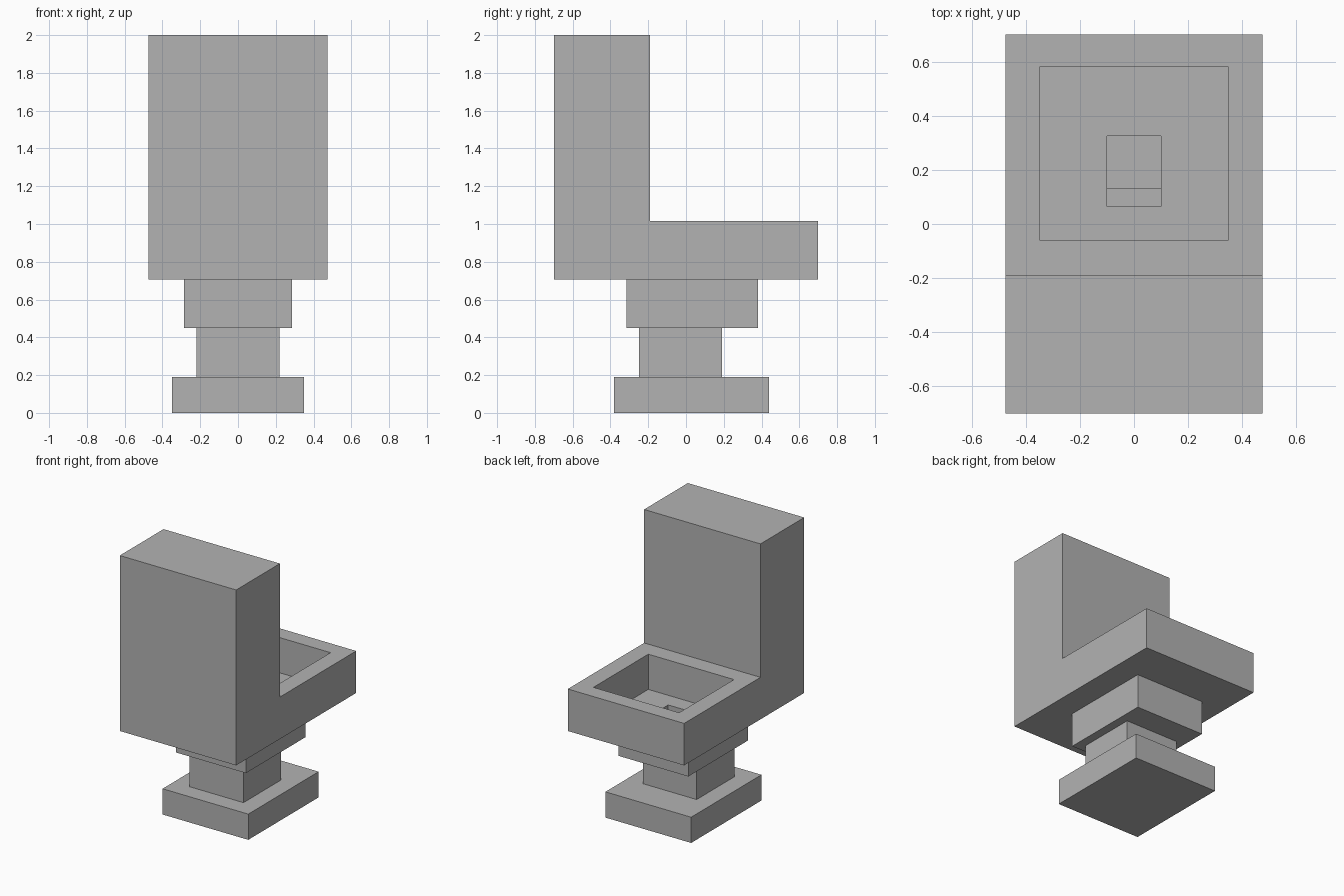
import bpy
import bmesh
from mathutils import Vector

cube = bpy.data.objects.get("Cube")
if cube:
    bpy.data.objects.remove(cube, do_unlink=True)

grey = bpy.data.materials.new("plain grey")
grey.use_nodes = True
grey.diffuse_color = (0.45, 0.45, 0.45, 1)
grey.node_tree.nodes["Principled BSDF"].inputs["Base Color"].default_value = grey.diffuse_color


def prism(name, profile, half_width):
    """Extrude a (y, z) side profile symmetrically across x."""
    bm = bmesh.new()
    face = bm.faces.new([bm.verts.new((-half_width, y, z)) for y, z in profile])
    side = bmesh.ops.extrude_face_region(bm, geom=[face])
    moved = [v for v in side["geom"] if isinstance(v, bmesh.types.BMVert)]
    bmesh.ops.translate(bm, verts=moved, vec=Vector((2 * half_width, 0, 0)))
    bmesh.ops.recalc_face_normals(bm, faces=bm.faces)
    mesh = bpy.data.meshes.new(name)
    bm.to_mesh(mesh)
    bm.free()
    mesh.materials.append(grey)
    obj = bpy.data.objects.new(name, mesh)
    bpy.context.collection.objects.link(obj)
    return obj


def block(name, half_width, y0, y1, z0, z1):
    return prism(name, [(y0, z0), (y1, z0), (y1, z1), (y0, z1)], half_width)


def cut(target, cutter):
    mod = target.modifiers.new(cutter.name, "BOOLEAN")
    mod.operation = "DIFFERENCE"
    mod.solver = "EXACT"
    mod.object = cutter
    bpy.context.view_layer.objects.active = target
    bpy.ops.object.modifier_apply(modifier=mod.name)


# Tank and bowl share one L-shaped body
body = prism("tank_and_bowl", [(-0.7, 0.705), (0.7, 0.705), (0.7, 1.015),
                               (-0.19, 1.015), (-0.19, 2.0), (-0.7, 2.0)], 0.475)

# Stepped pedestal
collar = block("pedestal_collar", 0.285, -0.315, 0.38, 0.45, 0.705)
block("pedestal_stem", 0.22, -0.25, 0.19, 0.19, 0.45)
block("pedestal_base", 0.35, -0.38, 0.44, 0.0, 0.19)

# Hollow basin with a stepped drain running into the collar
basin = block("basin_cutter", 0.35, -0.06, 0.58, 0.755, 1.2)
drain = block("drain_cutter", 0.1, 0.065, 0.325, 0.62, 0.9)
channel = block("channel_cutter", 0.1, 0.065, 0.13, 0.52, 0.66)
for target, cutter in ((body, basin), (body, drain), (collar, drain), (collar, channel)):
    cut(target, cutter)
for cutter in (basin, drain, channel):
    bpy.data.objects.remove(cutter, do_unlink=True)
